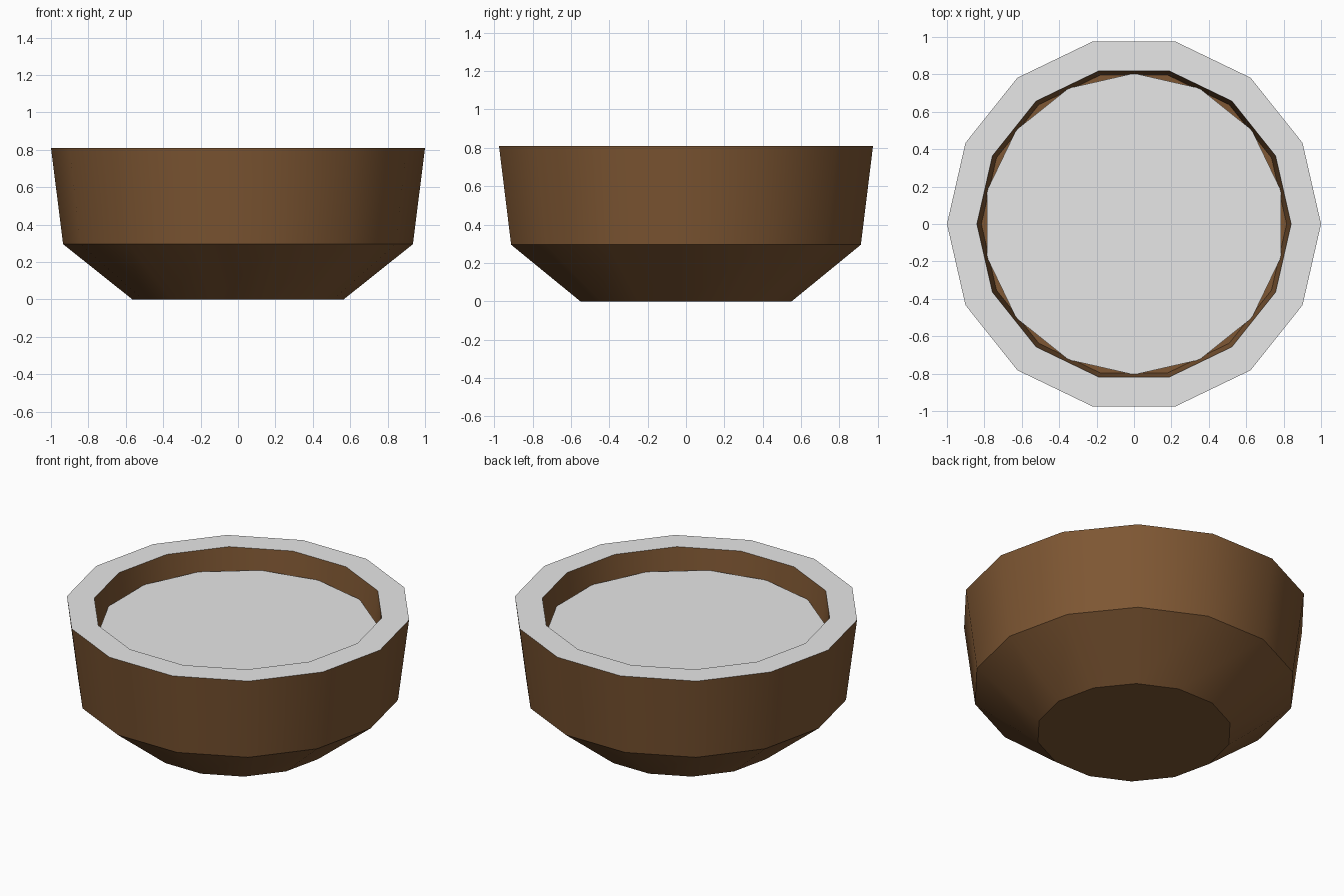
import bpy
import bmesh
import math

SIDES = 14

cube = bpy.data.objects.get("Cube")
if cube:
    bpy.data.objects.remove(cube, do_unlink=True)


def make_material(name, rgb):
    mat = bpy.data.materials.new(name)
    mat.use_nodes = True
    color = (*rgb, 1.0)
    mat.diffuse_color = color
    mat.node_tree.nodes["Principled BSDF"].inputs["Base Color"].default_value = color
    return mat


brown = make_material("wood brown", (0.21, 0.095, 0.033))
grey = make_material("pale grey", (0.8, 0.8, 0.8))


def add_ring(bm, radius, z, turn=0.0):
    step = math.tau / SIDES
    return [bm.verts.new((radius * math.cos((i + turn) * step),
                          radius * math.sin((i + turn) * step), z))
            for i in range(SIDES)]


def finish(bm, name, materials):
    mesh = bpy.data.meshes.new(name)
    bm.to_mesh(mesh)
    bm.free()
    obj = bpy.data.objects.new(name, mesh)
    bpy.context.collection.objects.link(obj)
    for mat in materials:
        mesh.materials.append(mat)
    bpy.ops.object.select_all(action="DESELECT")
    obj.select_set(True)
    bpy.context.view_layer.objects.active = obj
    bpy.ops.object.shade_smooth_by_angle(angle=math.radians(30))
    return obj


# Bowl: outer wall, flat rim and inner wall turned from one profile
profile = [(0.565, 0.0), (0.935, 0.295), (1.0, 0.81), (0.84, 0.81), (0.816, 0.62)]
bm = bmesh.new()
rings = [add_ring(bm, r, z) for r, z in profile]
bm.faces.new(reversed(rings[0]))
bm.faces.new(rings[-1])
for low, high in zip(rings, rings[1:]):
    for i in range(SIDES):
        j = (i + 1) % SIDES
        bm.faces.new((low[i], low[j], high[j], high[i]))
bm.normal_update()
# The rim is the only upward face at the top of the bowl
for face in bm.faces:
    at_top = face.calc_center_median().z > 0.8
    face.material_index = int(at_top and face.normal.z > 0.9)
finish(bm, "bowl", [brown, grey])

# Filling: flat disc turned by half a side against the bowl
bm = bmesh.new()
bm.faces.new(add_ring(bm, 0.806, 0.68, turn=0.5))
finish(bm, "filling", [grey])
